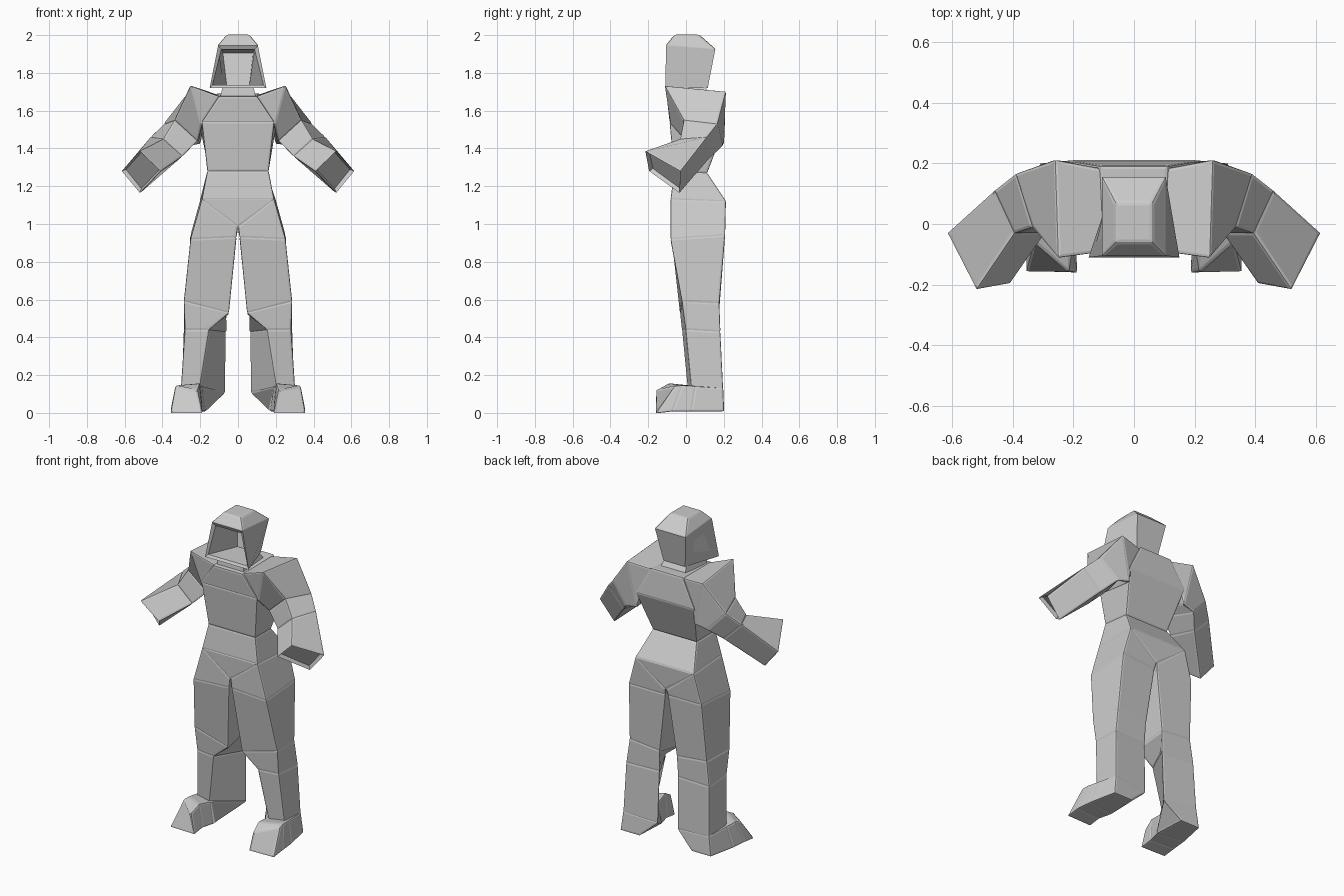
import bpy, bmesh

if "Cube" in bpy.data.objects:
    bpy.data.objects.remove(bpy.data.objects["Cube"])


def loft(name, rings, side=1, caps="both", recess=0, panels=True):
    """Skin matching four-point rings, cap the ends, add inset panel borders."""
    bm = bmesh.new()
    vs = [[bm.verts.new((p[0] * side, p[1], p[2])) for p in r] for r in rings]
    for a, b in zip(vs, vs[1:]):
        for i in range(4):
            j = (i + 1) % 4
            bm.faces.new((a[i], a[j], b[j], b[i]))
    start, end = bm.faces.new(vs[0]), bm.faces.new(vs[-1])
    bmesh.ops.recalc_face_normals(bm, faces=bm.faces)
    skin = [f for f in bm.faces if f not in (start, end)]
    if recess:
        bmesh.ops.inset_region(bm, faces=[end], thickness=.014, depth=-recess)
    # Leave out caps that would be buried inside a neighbouring part
    if caps in ("none", "end"):
        bm.faces.remove(start)
    else:
        skin.append(start)
    if caps in ("none", "start"):
        bm.faces.remove(end)
    elif not recess:
        skin.append(end)
    if panels:
        bmesh.ops.inset_individual(bm, faces=skin, thickness=.012, depth=.002)
    me = bpy.data.meshes.new(name)
    bm.to_mesh(me)
    bm.free()
    ob = bpy.data.objects.new(name, me)
    bpy.context.collection.objects.link(ob)


def box_ring(z, front_w, back_w, yf, yb, zb=None):
    zb = z if zb is None else zb
    return [(-front_w, yf, z), (front_w, yf, z), (back_w, yb, zb), (-back_w, yb, zb)]


def frame(low_w, top_w, y_low, y_top, z_low, z_top):
    return [(-low_w, y_low, z_low), (low_w, y_low, z_low),
            (top_w, y_top, z_top), (-top_w, y_top, z_top)]


# Open hood: hollow inside, thin rim, outer shell and sloping crown
loft("hood", [frame(.06, .08, .08, .115, 1.735, 1.905),
              frame(.135, .088, -.10, -.095, 1.735, 1.925),
              frame(.15, .105, -.11, -.105, 1.72, 1.945),
              frame(.075, .105, .115, .155, 1.72, 1.925)], panels=False)
loft("hood_crown", [box_ring(1.945, .105, .105, -.105, .155, 1.925),
                    box_ring(2.0, .06, .06, -.06, .07)], caps="end")
loft("neck", [box_ring(1.65, .10, .10, -.08, .15), box_ring(1.73, .08, .07, -.07, .10)],
     caps="none", panels=False)

# Chest, waist, hips and the crotch wedge
hip = box_ring(1.13, .19, .20, -.08, .21, 1.12)
loft("torso", [hip,
               box_ring(1.28, .16, .15, -.06, .11, 1.27),
               box_ring(1.54, .19, .20, -.085, .205, 1.52),
               box_ring(1.675, .10, .11, -.10, .19, 1.69)], caps="end")
loft("crotch", [box_ring(.985, .003, .003, -.075, .20, .97), hip], caps="none")

# Ring order: top back, top front, low front, low back
wrist = [(.46, .11, 1.46), (.395, -.03, 1.45), (.295, -.03, 1.36), (.345, .12, 1.345)]
arm = [
    [(.10, .18, 1.68), (.10, -.09, 1.675), (.185, -.08, 1.54), (.19, .195, 1.48)],
    [(.26, .21, 1.70), (.25, -.11, 1.73), (.19, -.08, 1.53), (.20, .20, 1.43)],
    [(.39, .165, 1.53), (.335, -.01, 1.55), (.215, .0, 1.44), (.28, .19, 1.41)],
    wrist]
cuff = [wrist,
        [(.615, -.03, 1.28), (.52, -.215, 1.385), (.41, -.195, 1.28), (.52, -.035, 1.165)]]

# Ring order: inner front, outer front, outer back, inner back
leg = [
    [(.003, -.075, .99), (.19, -.08, 1.13), (.20, .21, 1.12), (.003, .20, .97)],
    [(.01, -.075, .93), (.25, -.08, .92), (.25, .205, .94), (.01, .19, .93)],
    [(.05, -.03, .53), (.285, -.02, .59), (.265, .175, .58), (.06, .175, .56)],
    [(.155, -.02, .44), (.28, .0, .44), (.285, .18, .43), (.065, .17, .43)],
    [(.205, .01, .13), (.30, .03, .13), (.295, .195, .12), (.07, .18, .11)]]

# Ring order: inner low, outer low, outer top, inner top
foot = [
    [(.18, .20, .01), (.31, .20, .01), (.295, .195, .13), (.07, .18, .11)],
    [(.17, .0, .01), (.345, .03, .01), (.315, .05, .14), (.19, .0, .14)],
    [(.19, -.08, .01), (.355, -.07, .01), (.325, -.02, .145), (.205, -.09, .155)],
    [(.19, -.16, .0), (.355, -.155, .0), (.33, -.06, .14), (.215, -.155, .12)]]

for side, label in ((1, "left"), (-1, "right")):
    loft(label + "_shoulder_and_arm", arm, side, caps="none")
    loft(label + "_forearm", cuff, side, caps="end", recess=.02)
    loft(label + "_leg", leg, side, caps="none")
    loft(label + "_foot", foot, side)
